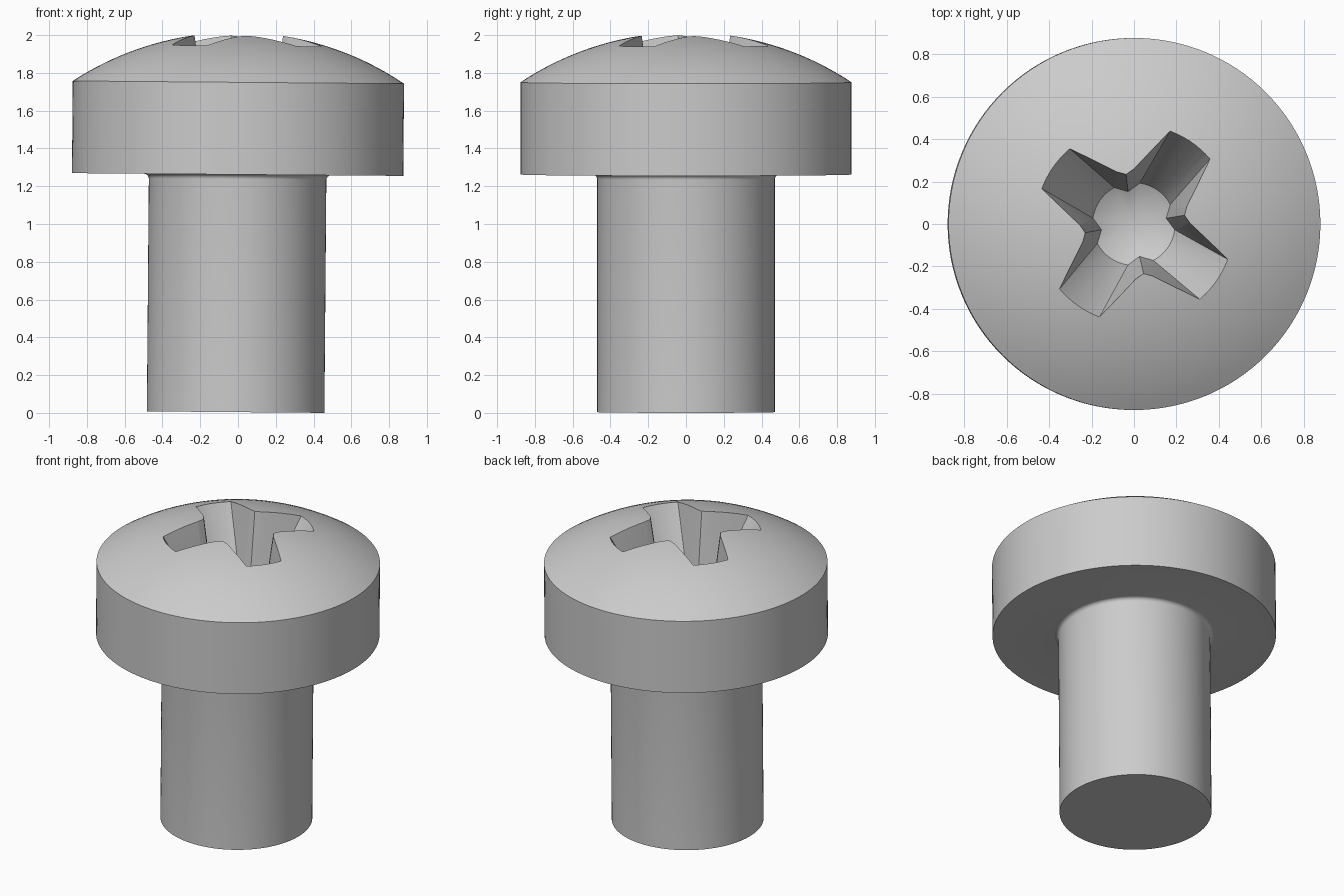
import bpy, bmesh, math
from mathutils import Matrix, Vector

cube = bpy.data.objects.get("Cube")
if cube:
    bpy.data.objects.remove(cube, do_unlink=True)

SEGMENTS = 128
HEAD_R, SHANK_R = 0.877, 0.47
HEAD_BOTTOM, RIM_Z, APEX_Z = 1.262, 1.75, 2.015
FILLET = 0.025
BASE_Z = 0.004


def make_object(name, bm):
    bmesh.ops.recalc_face_normals(bm, faces=bm.faces)
    mesh = bpy.data.meshes.new(name)
    bm.to_mesh(mesh)
    bm.free()
    obj = bpy.data.objects.new(name, mesh)
    bpy.context.collection.objects.link(obj)
    return obj


def lathe(name, profile):
    bm = bmesh.new()
    verts = [bm.verts.new((r, 0, z)) for r, z in profile]
    edges = [bm.edges.new(pair) for pair in zip(verts, verts[1:])]
    bmesh.ops.spin(bm, geom=verts + edges, axis=(0, 0, 1), cent=(0, 0, 0),
                   angle=math.tau, steps=SEGMENTS)
    bmesh.ops.remove_doubles(bm, verts=bm.verts, dist=0.0001)
    return make_object(name, bm)


# Screw profile: shank, neck fillet, head side and domed top
profile = [(0, BASE_Z), (SHANK_R, BASE_Z)]
for i in range(7):
    a = math.pi / 2 * i / 6
    profile.append((SHANK_R + FILLET * (1 - math.cos(a)),
                    HEAD_BOTTOM - FILLET * (1 - math.sin(a))))
profile += [(HEAD_R, HEAD_BOTTOM), (HEAD_R, RIM_Z)]
rise = APEX_Z - RIM_Z
dome_r = (HEAD_R ** 2 + rise ** 2) / (2 * rise)
rim_angle = math.asin(HEAD_R / dome_r)
for i in range(1, 17):
    a = rim_angle * (1 - i / 16)
    profile.append((dome_r * math.sin(a), APEX_Z - dome_r * (1 - math.cos(a))))
screw = lathe("screw", profile)

# Tapered cross recess cutter
FLOOR_Z, DEPTH, CONE_DROP = 1.42, 0.525, 0.1
ARM_TURN = math.radians(55)


def recess_ring(t):
    """Cross outline at height t, from the floor (0) to the arm rims (1)."""
    z = FLOOR_Z + DEPTH * t
    tip_r, half = 0.195 + 0.275 * t, 0.088 + 0.027 * t
    side_r, side_a = 0.195 + 0.06 * t, math.radians(26.8 + 8 * t)
    mid_r = 0.155 + 0.075 * t
    points = []
    for k in range(4):
        turn = Matrix.Rotation(ARM_TURN + k * math.pi / 2, 3, 'Z')
        arm = [Vector((side_r * math.cos(side_a), -side_r * math.sin(side_a), z))]
        for i in range(9):
            y = half * (i / 4 - 1)
            arm.append(Vector((math.sqrt(tip_r ** 2 - y ** 2), y, z)))
        arm.append(Vector((arm[0].x, -arm[0].y, z)))
        corner = mid_r * math.sqrt(0.5)
        drop = 0.02 if t == 0 else 0
        arm.append(Vector((corner, corner, z - drop)))
        points += [turn @ p for p in arm]
    return points


bm = bmesh.new()
lower = [bm.verts.new(p) for p in recess_ring(0)]
upper = [bm.verts.new(p) for p in recess_ring(1.25)]
tip = bm.verts.new((0, 0, FLOOR_Z - CONE_DROP))
count = len(lower)
for i in range(count):
    j = (i + 1) % count
    bm.faces.new((lower[i], lower[j], upper[j], upper[i]))
    bm.faces.new((lower[j], lower[i], tip))
bm.faces.new(upper)
bmesh.ops.remove_doubles(bm, verts=bm.verts, dist=0.003)
bmesh.ops.triangulate(bm, faces=bm.faces)
cutter = make_object("recess_cutter", bm)
cutter.hide_render = True

# Cut the recess
bpy.ops.object.select_all(action='DESELECT')
bpy.context.view_layer.objects.active = screw
screw.select_set(True)
cut = screw.modifiers.new("recess", 'BOOLEAN')
cut.operation = 'DIFFERENCE'
cut.solver = 'EXACT'
cut.object = cutter
bpy.ops.object.modifier_apply(modifier=cut.name)
bpy.data.objects.remove(cutter, do_unlink=True)

# Slight lean of the whole screw
pivot = Matrix.Translation((0, 0, 1.5))
screw.data.transform(pivot @ Matrix.Rotation(math.radians(0.48), 4, 'Y') @ pivot.inverted())

# Plain grey metal
steel = bpy.data.materials.new("grey_steel")
steel.use_nodes = True
colour = (0.6, 0.6, 0.6, 1)
steel.diffuse_color = colour
steel.node_tree.nodes["Principled BSDF"].inputs["Base Color"].default_value = colour
screw.data.materials.clear()
screw.data.materials.append(steel)
bpy.ops.object.shade_smooth_by_angle(angle=math.radians(25))
